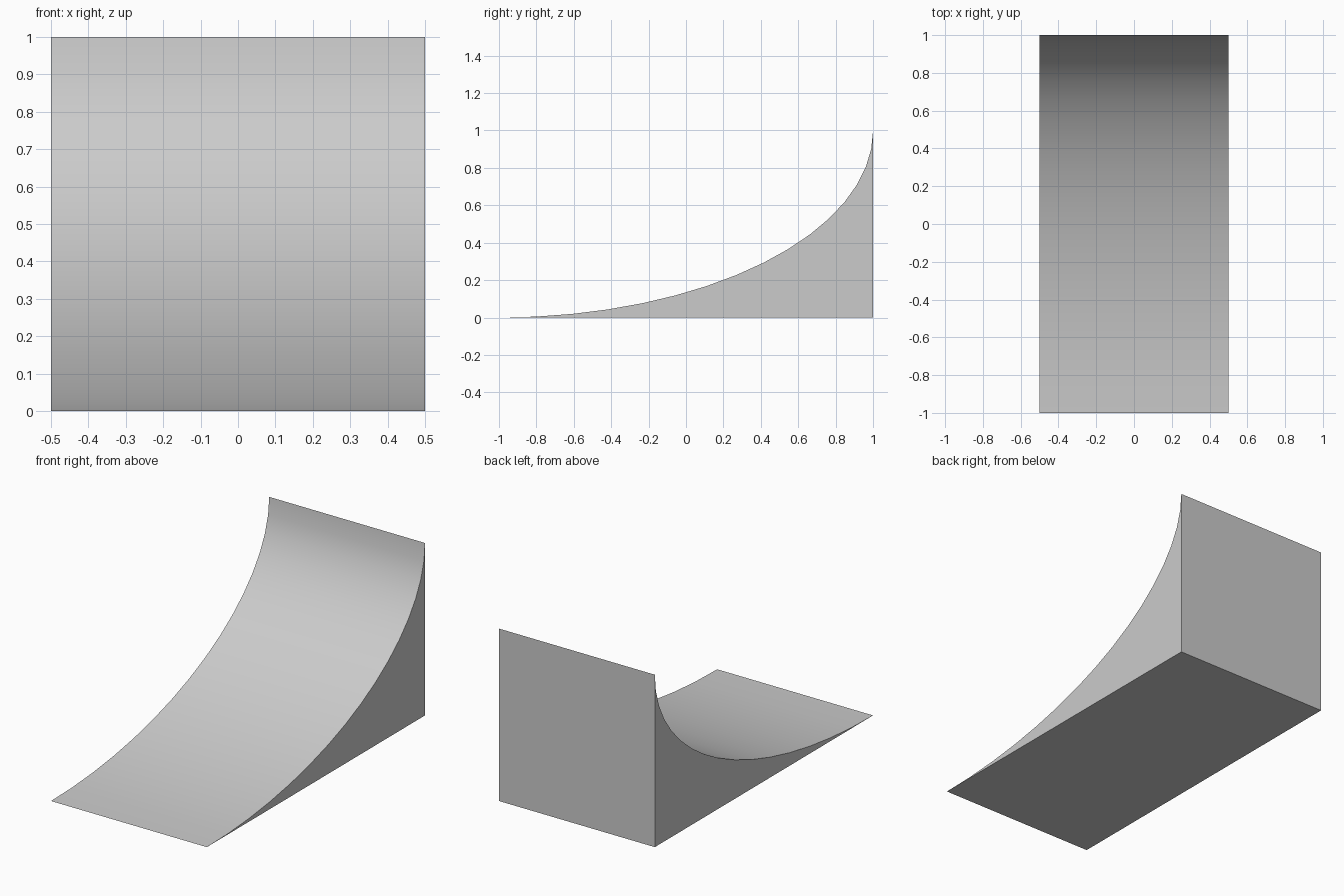
import bpy
import bmesh
from math import sin, cos, pi, radians

cube = bpy.data.objects.get("Cube")
if cube:
    bpy.data.objects.remove(cube, do_unlink=True)

SEGMENTS = 16
HALF_WIDTH = 0.5

# Light grey material
grey = bpy.data.materials.new("light_grey")
grey.use_nodes = True
colour = (0.6, 0.6, 0.6, 1)
grey.diffuse_color = colour
grey.node_tree.nodes["Principled BSDF"].inputs["Base Color"].default_value = colour

# Side profile: quarter ellipse sweeping up to the back, closed by the lower back corner
angles = [i * pi / 2 / SEGMENTS for i in range(SEGMENTS + 1)]
profile = [(-1 + 2 * sin(a), 1 - cos(a)) for a in angles] + [(1, 0)]

# Extrude the profile across the width
bm = bmesh.new()
side = bm.faces.new([bm.verts.new((-HALF_WIDTH, y, z)) for y, z in profile])
result = bmesh.ops.extrude_face_region(bm, geom=[side], use_keep_orig=True)
moved = [v for v in result["geom"] if isinstance(v, bmesh.types.BMVert)]
bmesh.ops.translate(bm, verts=moved, vec=(2 * HALF_WIDTH, 0, 0))
bmesh.ops.recalc_face_normals(bm, faces=bm.faces)

mesh = bpy.data.meshes.new("curved_ramp")
bm.to_mesh(mesh)
bm.free()
mesh.materials.append(grey)
ramp = bpy.data.objects.new("curved_ramp", mesh)
bpy.context.collection.objects.link(ramp)

# Smooth the curved surface, keep the outer edges sharp
bpy.context.view_layer.objects.active = ramp
ramp.select_set(True)
bpy.ops.object.shade_smooth_by_angle(angle=radians(30))
